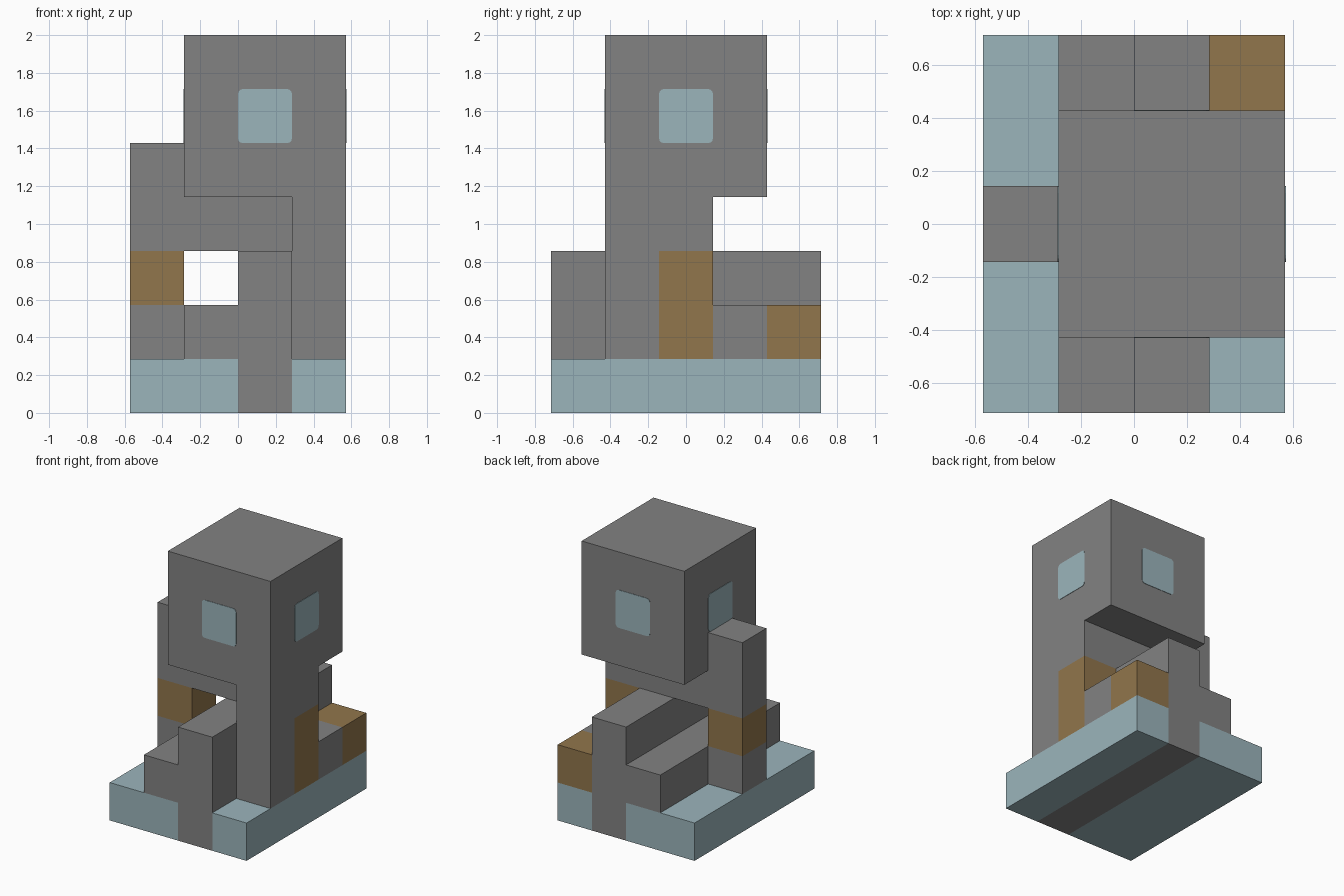
import bpy
import bmesh
from math import pi
from mathutils import Matrix, Vector

cube = bpy.data.objects.get("Cube")
if cube:
    bpy.data.objects.remove(cube)

U = 2 / 7                                   # one building cell
ORIGIN = Vector((-2 * U, -2.5 * U, 0))      # corner of the cell grid


def material(name, rgb):
    mat = bpy.data.materials.new(name)
    mat.use_nodes = True
    mat.diffuse_color = (*rgb, 1)
    mat.node_tree.nodes["Principled BSDF"].inputs["Base Color"].default_value = (*rgb, 1)
    return mat


grey = material("stone grey", (0.225, 0.225, 0.225))
blue = material("pale blue", (0.33, 0.46, 0.50))
brown = material("ochre brown", (0.285, 0.18, 0.072))


def add_object(name, bm, mat):
    mesh = bpy.data.meshes.new(name)
    bm.to_mesh(mesh)
    bm.free()
    mesh.materials.append(mat)
    obj = bpy.data.objects.new(name, mesh)
    bpy.context.collection.objects.link(obj)
    return obj


def block(name, low, high, mat):
    """Box between two corners given in cells."""
    low, high = Vector(low), Vector(high)
    bm = bmesh.new()
    bmesh.ops.create_cube(bm, size=U)
    bmesh.ops.scale(bm, vec=high - low, verts=bm.verts)
    bmesh.ops.translate(bm, vec=ORIGIN + (low + high) * U / 2, verts=bm.verts)
    return add_object(name, bm, mat)


# Base slab with a stone strip running through it
block("base_right", (0, 0, 0), (2, 5, 1), blue)
block("base_strip", (2, 0, 0), (3, 5, 1), grey)
block("base_left", (3, 0, 0), (4, 5, 1), blue)

# Stepped wall along the base
block("wall_step", (1, 0, 1), (2, 5, 2), grey)
block("wall_ridge", (2, 0, 1), (3, 5, 3), grey)

# Right pillar with a brown band
block("right_pillar_foot", (0, 2, 1), (1, 3, 2), grey)
block("right_pillar_band", (0, 2, 2), (1, 3, 3), brown)
block("right_pillar_top", (0, 2, 3), (1, 3, 5), grey)

# Left post, brown panel and low blocks behind it
block("left_post", (3, 1, 1), (4, 2, 4), grey)
block("left_panel", (3, 2, 1), (4, 3, 3), brown)
block("left_low_block", (3, 3, 1), (4, 4, 2), grey)
block("left_crate", (3, 4, 1), (4, 5, 2), brown)

# Cross beam and upper room
block("cross_beam", (1, 2, 3), (4, 3, 4), grey)
block("upper_room", (1, 1, 4), (4, 4, 7), grey)

# One rounded window plate on each side of the room
centre = ORIGIN + Vector((2.5, 2.5, 5.5)) * U
for i, side in enumerate(("front", "left", "back", "right")):
    bm = bmesh.new()
    bmesh.ops.create_cube(bm, size=1)
    bmesh.ops.scale(bm, vec=(U, 0.006, U), verts=bm.verts)
    corners = [e for e in bm.edges
               if abs(e.verts[0].co.y - e.verts[1].co.y) > 0.001]
    bmesh.ops.bevel(bm, geom=corners, offset=0.025, segments=3,
                    profile=0.5, affect='EDGES')
    bmesh.ops.translate(bm, vec=(0, -1.5 * U, 0), verts=bm.verts)
    bmesh.ops.transform(bm, matrix=Matrix.Translation(centre)
                        @ Matrix.Rotation(i * pi / 2, 4, 'Z'), verts=bm.verts)
    add_object("window_" + side, bm, blue)
